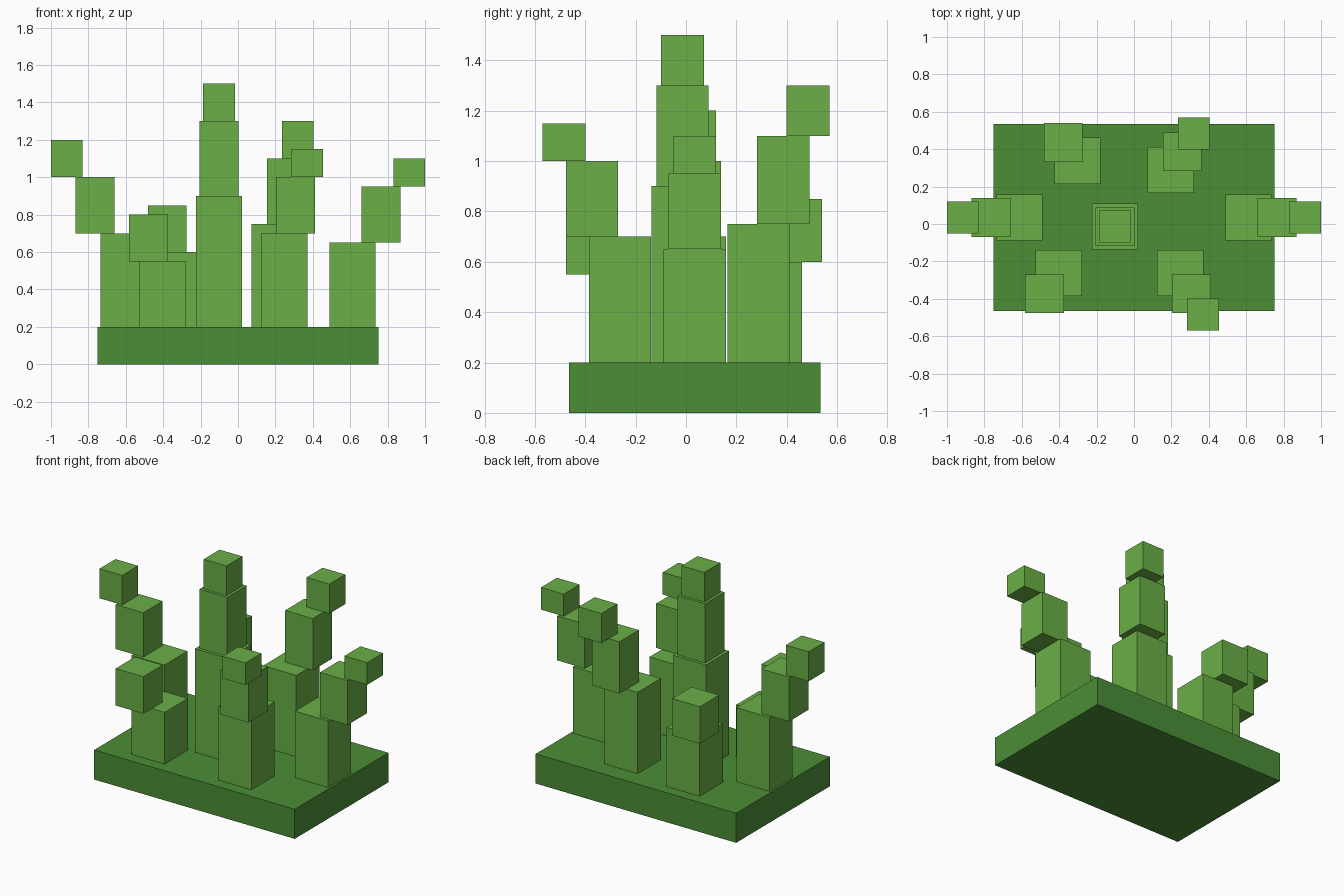
import bpy
import bmesh
from mathutils import Matrix

default_cube = bpy.data.objects.get("Cube")
if default_cube:
    bpy.data.objects.remove(default_cube, do_unlink=True)


def make_material(name, color):
    material = bpy.data.materials.new(name)
    material.use_nodes = True
    material.diffuse_color = color
    shader = next(n for n in material.node_tree.nodes if n.type == "BSDF_PRINCIPLED")
    shader.inputs["Base Color"].default_value = color
    return material


def make_block(name, center, size, bottom, top, material):
    """Flat-shaded box resting on 'bottom' and reaching up to 'top'."""
    mesh = bpy.data.meshes.new(name)
    bm = bmesh.new()
    bmesh.ops.create_cube(bm, size=1, matrix=Matrix.Diagonal((*size, top - bottom, 1)))
    bm.to_mesh(mesh)
    bm.free()
    mesh.materials.append(material)
    block = bpy.data.objects.new(name, mesh)
    block.location = (*center, (bottom + top) / 2)
    bpy.context.collection.objects.link(block)
    return block


dark_green = make_material("dark_green", (0.07, 0.27, 0.036, 1))
light_green = make_material("light_green", (0.144, 0.429, 0.061, 1))

# Ground slab
SLAB_TOP = 0.2
make_block("ground_slab", (0, 0.035), (1.5, 1), 0, SLAB_TOP, dark_green)

# Each stalk: foot position, sideways step per segment, top height of each segment
stalks = {
    "center_stalk": ((-0.102, -0.014), (0, 0), (0.9, 1.3, 1.5)),
    "right_stalk": ((-0.612, 0.035), (-0.152, 0), (0.7, 1.0, 1.2)),
    "left_stalk": ((0.612, 0.035), (0.152, 0), (0.65, 0.95, 1.1)),
    "back_left_stalk": ((0.197, 0.288), (0.061, 0.098), (0.75, 1.1, 1.3)),
    "back_right_stalk": ((-0.302, 0.338), (-0.076, 0.098), (0.6, 0.85)),
    "front_right_stalk": ((-0.402, -0.262), (-0.076, -0.111), (0.55, 0.8)),
    "front_left_stalk": ((0.247, -0.262), (0.061, -0.111), (0.7, 1.0, 1.15)),
}

# Segments get narrower and step outward as they rise
segment_names = ("lower", "middle", "tip")
segment_widths = (0.247, 0.207, 0.17)

for stalk_name, (foot, step, tops) in stalks.items():
    bottom = SLAB_TOP
    for level, top in enumerate(tops):
        center = [f + s * level for f, s in zip(foot, step)]
        width = segment_widths[level]
        make_block(f"{stalk_name}_{segment_names[level]}", center,
                   (width, width), bottom, top, light_green)
        bottom = top
